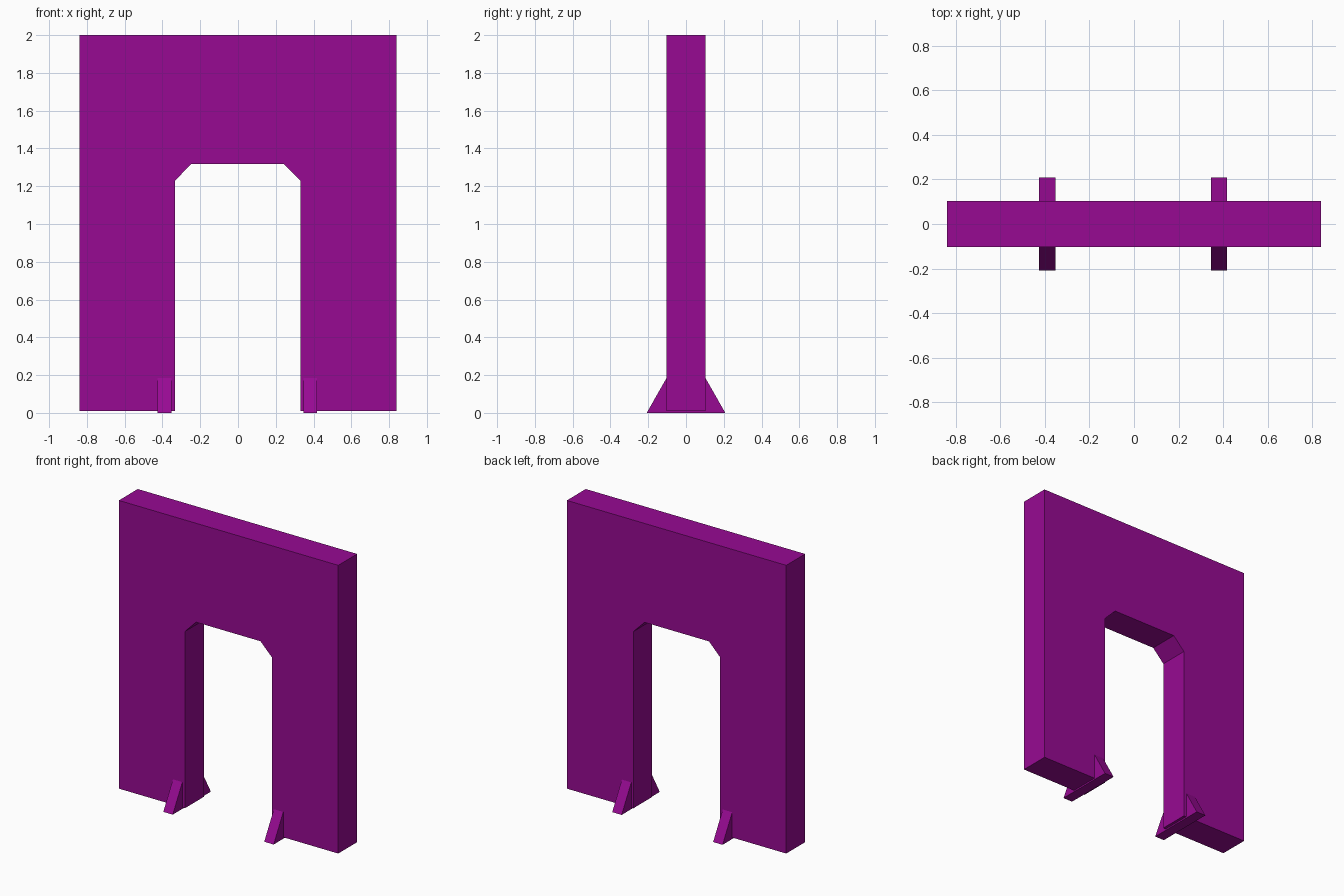
import bpy, bmesh
from mathutils import Vector

if "Cube" in bpy.data.objects:
    bpy.data.objects.remove(bpy.data.objects["Cube"])

mat = bpy.data.materials.new("purple")
mat.diffuse_color = (0.31, 0.003, 0.29, 1)
mat.use_nodes = True
mat.node_tree.nodes["Principled BSDF"].inputs["Base Color"].default_value = mat.diffuse_color


def prism(name, profile, offset):
    """Extrude a closed profile of 3D points along offset."""
    bm = bmesh.new()
    face = bm.faces.new([bm.verts.new(p) for p in profile])
    ext = bmesh.ops.extrude_face_region(bm, geom=[face], use_keep_orig=True)
    moved = [g for g in ext["geom"] if isinstance(g, bmesh.types.BMVert)]
    bmesh.ops.translate(bm, verts=moved, vec=Vector(offset))
    bmesh.ops.recalc_face_normals(bm, faces=bm.faces)
    mesh = bpy.data.meshes.new(name)
    bm.to_mesh(mesh)
    bm.free()
    mesh.materials.append(mat)
    obj = bpy.data.objects.new(name, mesh)
    bpy.context.collection.objects.link(obj)
    return obj


# Wall panel with a chamfered doorway
half_depth = 0.103
outline = [(-0.838, 0.01), (-0.838, 2), (0.838, 2), (0.838, 0.01),
           (0.33, 0.01), (0.33, 1.23), (0.244, 1.317),
           (-0.248, 1.317), (-0.333, 1.23), (-0.333, 0.01)]
prism("doorway_wall", [(x, -half_depth, z) for x, z in outline],
      (0, 2 * half_depth, 0))

# Sloped feet running under the wall beside the doorway
foot = [(-0.208, 0), (0.208, 0), (0.1, 0.19), (-0.1, 0.19)]
for side, x in (("left", -0.425), ("right", 0.346)):
    prism(f"{side}_foot", [(x, y, z) for y, z in foot], (0.072, 0, 0))
